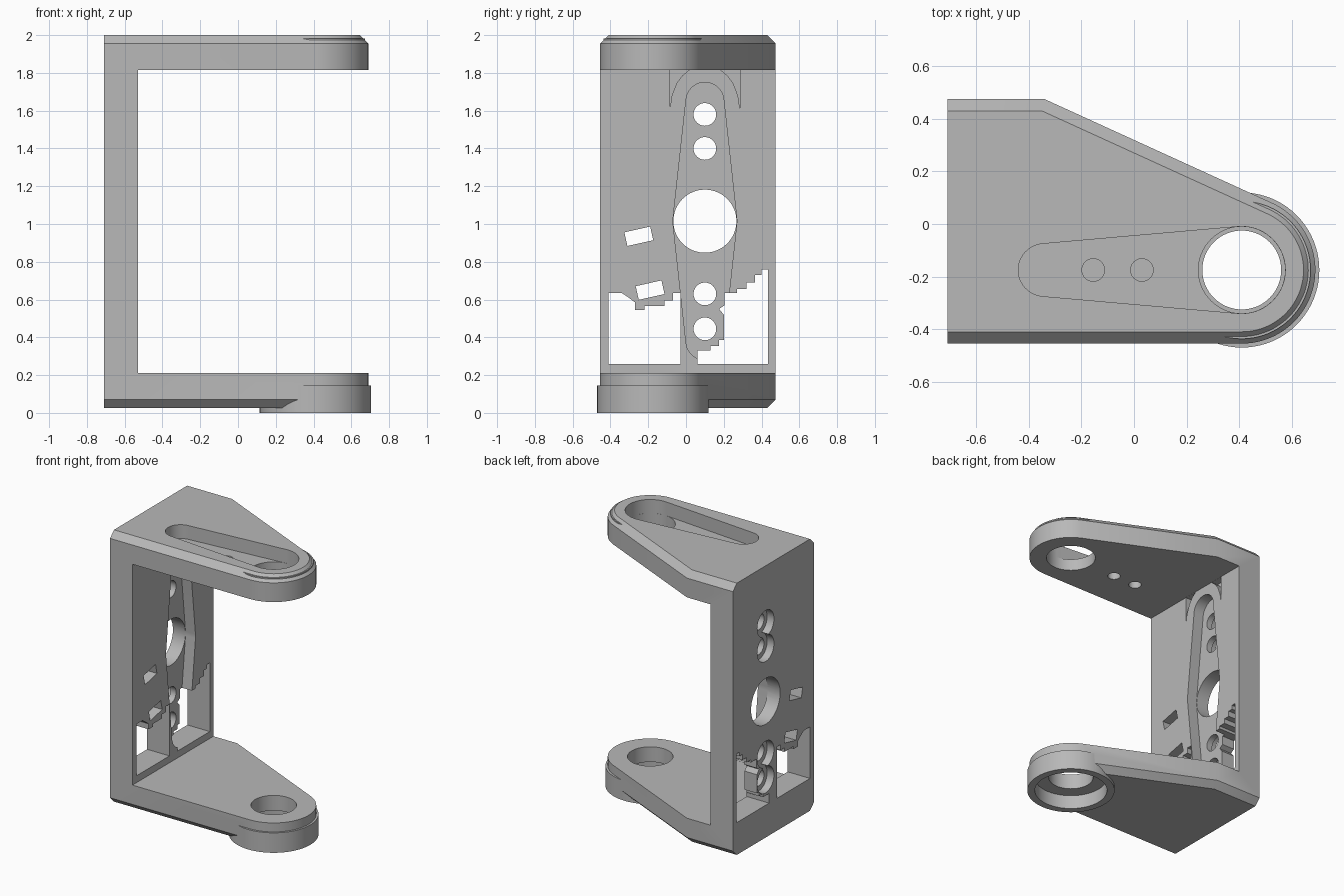
import bpy, bmesh, math
from math import sin, cos, pi, acos, atan2, hypot, tan

if "Cube" in bpy.data.objects:
    bpy.data.objects.remove(bpy.data.objects["Cube"])

grey = bpy.data.materials.new("neutral grey")
grey.diffuse_color = (0.48, 0.48, 0.48, 1)
grey.use_nodes = True
grey.node_tree.nodes["Principled BSDF"].inputs["Base Color"].default_value = grey.diffuse_color

CX, CY = 0.41, -0.175          # pivot axis
R_TIP = 0.28


def loft(name, rings):
    """Closed solid through equal-length rings of 3D points."""
    bm = bmesh.new()
    vs = [[bm.verts.new(p) for p in ring] for ring in rings]
    n = len(vs[0])
    for a, b in zip(vs, vs[1:]):
        for i in range(n):
            j = (i + 1) % n
            bm.faces.new((a[i], a[j], b[j], b[i]))
    bm.faces.new(vs[0][::-1])
    bm.faces.new(vs[-1])
    bmesh.ops.recalc_face_normals(bm, faces=bm.faces[:])
    me = bpy.data.meshes.new(name)
    bm.to_mesh(me)
    bm.free()
    ob = bpy.data.objects.new(name, me)
    bpy.context.collection.objects.link(ob)
    me.materials.append(grey)
    return ob


def prism_z(name, pts, z0, z1):
    return loft(name, [[(x, y, z) for x, y in pts] for z in (z0, z1)])


def prism_x(name, pts, x0, x1):
    return loft(name, [[(x, y, z) for y, z in pts] for x in (x0, x1)])


def arc(c, r, a0, a1, n):
    return [(c[0] + r * cos(a0 + (a1 - a0) * i / n),
             c[1] + r * sin(a0 + (a1 - a0) * i / n)) for i in range(n + 1)]


def circle(c, r, n=64):
    return arc(c, r, 0, 2 * pi, n)[:-1]


def teardrop(a, ra, b, rb):
    """Outline around a circle at a and a circle at b."""
    dx, dy = b[0] - a[0], b[1] - a[1]
    t, be = atan2(dy, dx), acos((ra - rb) / hypot(dx, dy))
    return arc(b, rb, t - be, t + be, 24) + arc(a, ra, t + be, t + 2 * pi - be, 40)


def outline(inset):
    """Arm outline seen from above, pulled in on all sides but the rear."""
    px, py = -0.34 - CX, 0.475 - CY
    phi = atan2(py, px) - acos(R_TIP / hypot(px, py))
    r = R_TIP - inset
    corner = (-0.34 - inset * tan((pi / 2 - phi) / 2), 0.475 - inset)
    return ([(-0.71, CY - r)] + arc((CX, CY), r, -pi / 2, phi, 40)
            + [corner, (-0.71, 0.475 - inset)])


def combine(ob, tool, op):
    m = ob.modifiers.new("bool", 'BOOLEAN')
    m.object, m.operation, m.solver = tool, op, 'EXACT'
    dg = bpy.context.evaluated_depsgraph_get()
    me = bpy.data.meshes.new_from_object(ob.evaluated_get(dg))
    ob.modifiers.clear()
    ob.data = me
    bpy.data.objects.remove(tool)


# chamfered body: two arms and rear wall
body = loft("bracket", [[(x, y, z) for x, y in outline(i)] for z, i in
                        ((0.025, 0.045), (0.07, 0), (1.955, 0), (2.0, 0.045))])
combine(body, prism_z("gap", [(-0.53, -1), (1, -1), (1, 1), (-0.53, 1)],
                      0.21, 1.815), 'DIFFERENCE')

# bearing collar below and thin lip on the upper tip
P = (CX, CY)
combine(body, prism_z("collar", circle(P, 0.295, 80), 0, 0.145), 'UNION')
combine(body, prism_z("lip", circle(P, 0.262, 80), 1.9, 1.982), 'UNION')

cuts = [
    # pivot bores and bearing seat
    prism_z("upper_bore", circle(P, 0.165), 1.7, 2.1),
    prism_z("lower_bore", circle(P, 0.15), -0.1, 0.3),
    prism_z("bearing_seat", circle(P, 0.244), -0.1, 0.1),
    # horn pocket in the upper arm
    prism_z("horn_pocket", teardrop(P, 0.1655, (-0.34, CY), 0.1), 1.9, 2.1),
]
for x in (-0.155, 0.03):
    cuts.append(prism_z("screw_hole", circle((x, CY), 0.043, 32), 1.7, 2.1))

# rear wall: double-ended horn recess with centre bore
M = (0.1, 1.015)
for z in (1.65, 0.38):
    cuts.append(prism_x("horn_recess", teardrop(M, 0.169, (0.1, z), 0.1), -0.61, -0.5))
cuts.append(prism_x("centre_bore", circle(M, 0.167), -0.8, -0.4))

# rear wall: countersunk screw holes
for z in (1.58, 1.40, 0.63, 0.445):
    cuts.append(prism_x("screw_hole", circle((0.1, z), 0.06, 40), -0.8, -0.4))
    cuts.append(prism_x("screw_head", circle((0.1, z), 0.096, 40), -0.8, -0.655))

# shallow relief corners beside the top of the horn recess
for s in (-1, 1):
    pts = [(0.185, 1.61), (0.175, 1.68), (0.15, 1.745), (0.12, 1.785),
           (0.085, 1.814), (0.185, 1.814)]
    cuts.append(prism_x("relief", [(0.1 + s * y, z) for y, z in pts], -0.58, -0.5))

# small tilted slots
for cy, cz in ((-0.25, 0.935), (-0.19, 0.65)):
    ca, sa = cos(0.22), sin(0.22)
    pts = [(cy + u * ca - v * sa, cz + u * sa + v * ca) for u, v in
           ((-0.07, -0.037), (0.07, -0.037), (0.07, 0.037), (-0.07, 0.037))]
    cuts.append(prism_x("slot", pts, -0.8, -0.4))

# large windows with stepped edges
left = [(-0.41, 0.26), (-0.03, 0.26), (-0.03, 0.635), (-0.07, 0.635), (-0.07, 0.595),
        (-0.115, 0.595), (-0.115, 0.565), (-0.22, 0.565), (-0.22, 0.545),
        (-0.27, 0.545), (-0.27, 0.585), (-0.31, 0.615), (-0.34, 0.635), (-0.41, 0.635)]
right = [(0.06, 0.26), (0.433, 0.26), (0.433, 0.76), (0.4, 0.76), (0.4, 0.73),
         (0.365, 0.73), (0.365, 0.69), (0.32, 0.69), (0.32, 0.655), (0.27, 0.655),
         (0.27, 0.635), (0.205, 0.635), (0.205, 0.57), (0.175, 0.55), (0.2, 0.52),
         (0.2, 0.385), (0.175, 0.385), (0.175, 0.355), (0.13, 0.355), (0.13, 0.33),
         (0.06, 0.33)]
for pts in (left, right):
    cuts.append(prism_x("window", pts, -0.8, -0.4))

for c in cuts:
    combine(body, c, 'DIFFERENCE')

bpy.context.view_layer.objects.active = body
body.select_set(True)
bpy.ops.object.shade_smooth_by_angle(angle=math.radians(25))
